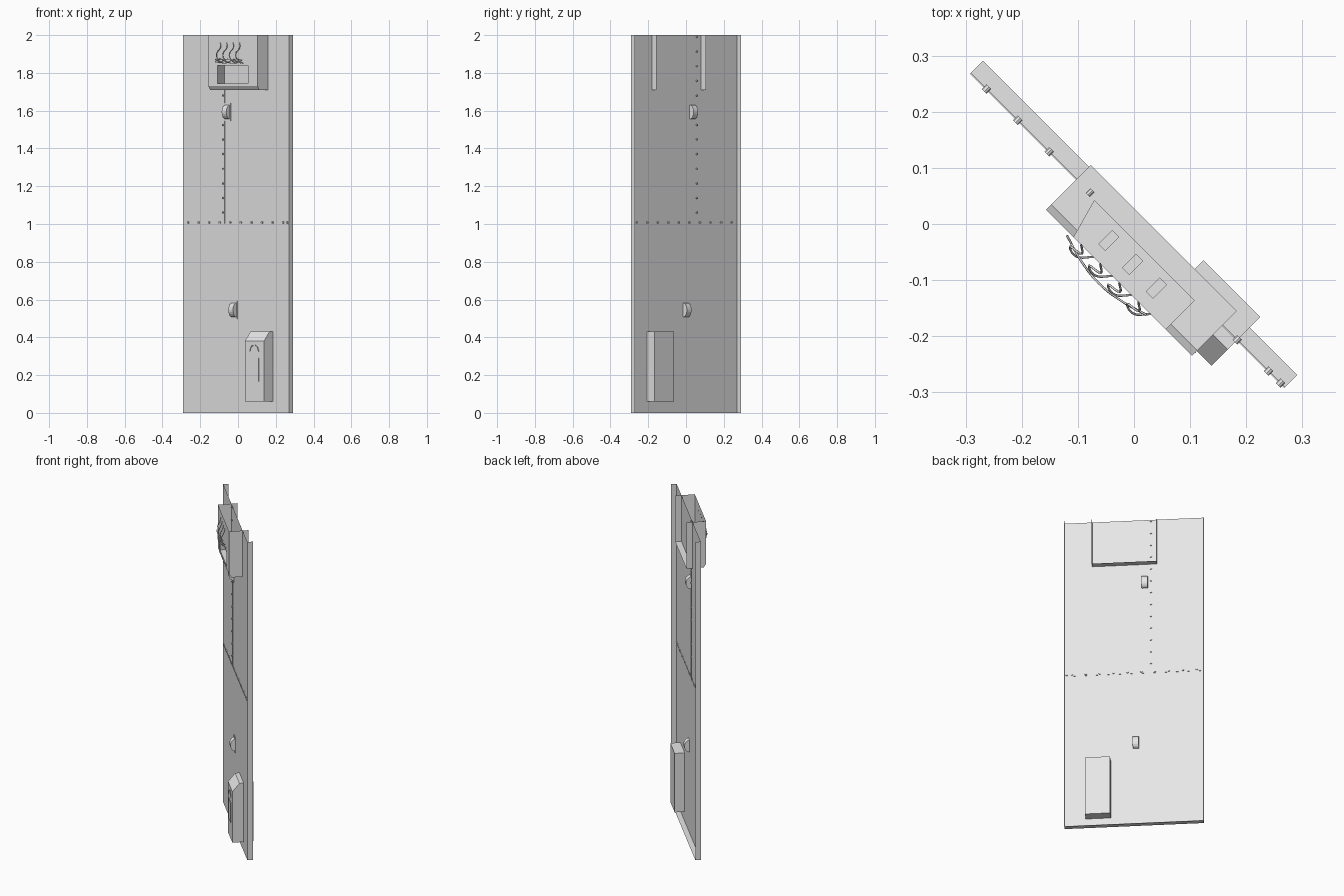
import bpy, bmesh, math
from mathutils import Matrix, Vector

cube = bpy.data.objects.get("Cube")
if cube:
    bpy.data.objects.remove(cube, do_unlink=True)

mat = bpy.data.materials.new("light_grey")
mat.use_nodes = True
GREY = (0.8, 0.8, 0.8, 1)
mat.diffuse_color = GREY
mat.node_tree.nodes["Principled BSDF"].inputs["Base Color"].default_value = GREY

# Local frame: u along the wall, v out of its front, z up; the wall stands turned by 45 degrees
TURN = Matrix.Rotation(math.radians(-45), 4, 'Z')
FACE = 0.0156


def place(u, v, z):
    return TURN @ Vector((u, -v, z))


def finish(name, bm):
    bmesh.ops.recalc_face_normals(bm, faces=bm.faces)
    mesh = bpy.data.meshes.new(name)
    bm.to_mesh(mesh)
    bm.free()
    mesh.materials.append(mat)
    ob = bpy.data.objects.new(name, mesh)
    bpy.context.collection.objects.link(ob)
    return ob


def loft(name, loop_a, loop_b, skip=(), caps=(True, True)):
    """Join two matching loops; skip leaves out side faces."""
    bm = bmesh.new()
    a = [bm.verts.new(place(*p)) for p in loop_a]
    b = [bm.verts.new(place(*p)) for p in loop_b]
    n = len(a)
    for i in range(n):
        if i not in skip:
            j = (i + 1) % n
            bm.faces.new((a[i], a[j], b[j], b[i]))
    for loop, cap in zip((a, b), caps):
        if cap:
            bm.faces.new(loop)
    return finish(name, bm)


def prism(name, profile, u0, u1, skip=()):
    return loft(name, [(u0, v, z) for v, z in profile],
                [(u1, v, z) for v, z in profile], skip)


def rect(u0, u1, v, z0, z1):
    return [(u0, v, z0), (u1, v, z0), (u1, v, z1), (u0, v, z1)]


def plate(name, u0, u1, v0, v1, z0, z1):
    return loft(name, rect(u0, u1, v0, z0, z1), rect(u0, u1, v1, z0, z1))


def disc(name, u, v, z, radius, depth, axis, sides, squash=1.0):
    bm = bmesh.new()
    spin = Matrix.Rotation(math.pi / 2, 4, 'Y' if axis == 'u' else 'X')
    bmesh.ops.create_cone(bm, cap_ends=True, segments=sides, radius1=radius,
                          radius2=radius, depth=depth)
    shape = Matrix.Diagonal((1, squash, 1, 1))
    bm.transform(TURN @ Matrix.Translation((u, -v, z)) @ shape @ spin)
    return finish(name, bm)


def wire(name, points, radius=0.002):
    curve = bpy.data.curves.new(name, 'CURVE')
    curve.dimensions = '3D'
    curve.bevel_depth = radius
    curve.bevel_resolution = 1
    curve.resolution_u = 5
    spline = curve.splines.new('BEZIER')
    spline.bezier_points.add(len(points) - 1)
    for bp, p in zip(spline.bezier_points, points):
        bp.co = place(*p)
        bp.handle_left_type = bp.handle_right_type = 'AUTO'
    curve.materials.append(mat)
    ob = bpy.data.objects.new(name, curve)
    bpy.context.collection.objects.link(ob)


# Wall panel: a shell open at the back and top
prism("wall_panel", [(-FACE, 0), (FACE, 0), (FACE, 2), (-FACE, 2)], -0.396, 0.396, skip=(2, 3))

# Upper housing: open at the back and top, with an opening in its front
L, R, FRONT = -0.129, 0.239, 0.093
prism("upper_housing", [(-0.02, 1.71), (0.08, 1.71), (FRONT, 1.73), (FRONT, 2), (-0.02, 2)],
      L, R, skip=(2, 3, 4))
opening = rect(-0.06, 0.173, FRONT, 1.745, 1.84)
loft("housing_front", rect(L, R, FRONT, 1.73, 2), opening, caps=(False, False))
loft("console_recess", opening, rect(-0.08, 0.173, 0.02, 1.745, 1.84), caps=(False, True))
loft("console_rim", rect(-0.072, 0.185, FRONT + 0.004, 1.735, 1.85),
     rect(-0.06, 0.173, FRONT + 0.004, 1.745, 1.84), caps=(False, False))
for i in range(3):
    u = -0.02 + i * 0.06
    plate("recess_tab", u, u + 0.018, 0.035, 0.07, 1.84, 1.846)

# Loose wires across the housing front
for i in range(4):
    u = -0.04 + i * 0.048
    wire("hanging_wire", [(u, FRONT, 1.96), (u + 0.012, FRONT + 0.01, 1.935),
                          (u - 0.012, FRONT + 0.016, 1.90), (u + 0.01, FRONT + 0.02, 1.865),
                          (u + 0.03, FRONT, 1.85)])
for k in range(3):
    wire("crossing_wire", [(-0.07 + i * 0.05, FRONT + 0.006 + 0.02 * math.sin(i * math.pi / 4),
                            1.862 + 0.012 * math.sin(i * 1.7 + k * 2)) for i in range(5)])

# Lower equipment box with a sloped top front edge
prism("lower_box", [(-0.042, 0.06), (0.081, 0.06), (0.081, 0.38), (0.04, 0.43), (-0.042, 0.43)],
      0.133, 0.276)
plate("lower_box_door", 0.16, 0.237, 0.08, 0.084, 0.165, 0.29)
wire("lower_box_hook", [(0.172 + 0.033 * (1 - math.cos(t * math.pi / 4)), 0.084,
                         0.325 + 0.033 * math.sin(t * math.pi / 4)) for t in range(5)])

# Seams and rivets
plate("cross_seam", -0.396, 0.396, FACE - 0.001, FACE + 0.002, 0.998, 1.002)
plate("upright_seam", -0.086, -0.082, FACE - 0.001, FACE + 0.002, 1.0, 1.71)
for i in range(11):
    disc("cross_rivet", min(-0.356 + i * 0.079, 0.385), FACE, 1.008, 0.006, 0.012, 'v', 8)
for i in range(13):
    disc("upright_rivet", -0.095, FACE, 1.06 + i * 0.0775, 0.005, 0.012, 'v', 8)

# Round pull handles on their base plates
for u, z in ((-0.06, 1.593), (-0.01, 0.545)):
    plate("handle_base", u - 0.022, u + 0.022, FACE, FACE + 0.004, z - 0.048, z + 0.048)
    handle = disc("handle", u, FACE, z, 0.038, 0.034, 'u', 20, squash=0.78)
    handle.data.update()
